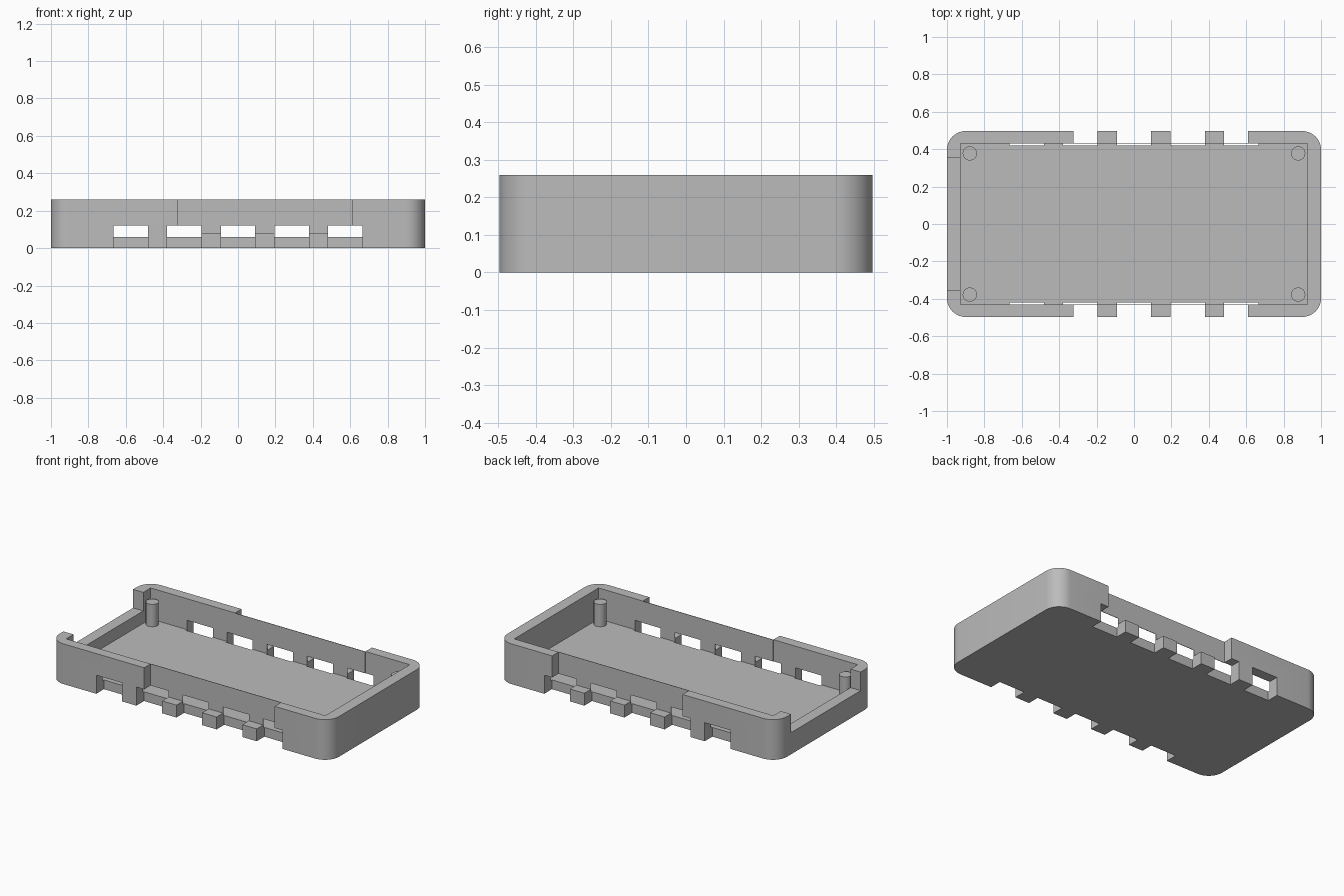
import bpy
import bmesh

cube = bpy.data.objects.get("Cube")
if cube:
    bpy.data.objects.remove(cube, do_unlink=True)

# Main dimensions
HX, HY, TOP = 1.0, 0.497, 0.26
IX, IY, FLOOR = 0.927, 0.431, 0.06
WINDOW_STEP, WINDOW_HALF, WINDOW_TOP = 0.287, 0.092, 0.12
CUT_X0, CUT_X1, LEDGE = -0.323, 0.61, 0.08

grey = bpy.data.materials.new("plain grey")
grey.use_nodes = True
grey.diffuse_color = (0.5, 0.5, 0.5, 1)
grey.node_tree.nodes["Principled BSDF"].inputs["Base Color"].default_value = (0.5, 0.5, 0.5, 1)


def box(name, x0, x1, y0, y1, z0, z1, corner=0):
    """Box between two corners, with optional rounded upright edges."""
    bm = bmesh.new()
    bmesh.ops.create_cube(bm, size=1)
    for v in bm.verts:
        v.co = (x1 if v.co.x > 0 else x0,
                y1 if v.co.y > 0 else y0,
                z1 if v.co.z > 0 else z0)
    if corner:
        upright = [e for e in bm.edges if abs(e.verts[0].co.z - e.verts[1].co.z) > 0.01]
        bmesh.ops.bevel(bm, geom=upright, offset=corner, segments=10,
                        profile=0.5, affect='EDGES')
    mesh = bpy.data.meshes.new(name)
    bm.to_mesh(mesh)
    bm.free()
    mesh.materials.append(grey)
    obj = bpy.data.objects.new(name, mesh)
    bpy.context.collection.objects.link(obj)
    return obj


def select(obj):
    bpy.ops.object.select_all(action='DESELECT')
    obj.select_set(True)
    bpy.context.view_layer.objects.active = obj


def cut(target, *bounds):
    """Subtract a box from the target."""
    cutter = box("cutter", *bounds)
    cutter.hide_render = True
    mod = target.modifiers.new("cut", 'BOOLEAN')
    mod.operation = 'DIFFERENCE'
    mod.solver = 'EXACT'
    mod.object = cutter
    select(target)
    bpy.ops.object.modifier_apply(modifier=mod.name)
    bpy.data.objects.remove(cutter, do_unlink=True)


def both_sides(side, near, far):
    return (near, far) if side > 0 else (-far, -near)


# Tray with rounded corners and an open cavity
tray = box("tray", -HX, HX, -HY, HY, 0, TOP, corner=0.1)
cut(tray, -IX, IX, -IY, IY, FLOOR, 1)

# Wide recess in one end wall
cut(tray, -1.2, -0.8, -0.356, 0.356, 0.14, 1)

for side in (-1, 1):
    # Lowered outer wall, leaving small blocks between the windows
    cut(tray, CUT_X0, CUT_X1, *both_sides(side, 0.40, 0.7), LEDGE, 1)
    # Windows that also notch the floor edge
    for i in range(-2, 3):
        x = i * WINDOW_STEP
        cut(tray, x - WINDOW_HALF, x + WINDOW_HALF,
            *both_sides(side, 0.419, 0.7), -0.2, WINDOW_TOP)

select(tray)
bpy.ops.object.shade_smooth_by_angle()

# Thin full-height panels behind the lowered outer walls
for side, label in ((-1, "front"), (1, "back")):
    ys = both_sides(side, IY - 0.003, IY)
    box(label + "_panel", CUT_X0, CUT_X1, *ys, WINDOW_TOP, TOP)
    for i in range(-1, 2):
        x = i * WINDOW_STEP
        box(label + "_panel_strip", x + WINDOW_HALF, x + WINDOW_STEP - WINDOW_HALF,
            *ys, FLOOR, WINDOW_TOP)

# Corner posts
for sx in (-1, 1):
    for sy in (-1, 1):
        bpy.ops.mesh.primitive_cylinder_add(
            vertices=32, radius=0.038, depth=0.155,
            location=(sx * 0.878, sy * 0.3775, 0.1275))
        post = bpy.context.object
        post.name = "corner_post"
        post.data.materials.append(grey)
        bpy.ops.object.shade_smooth_by_angle()
